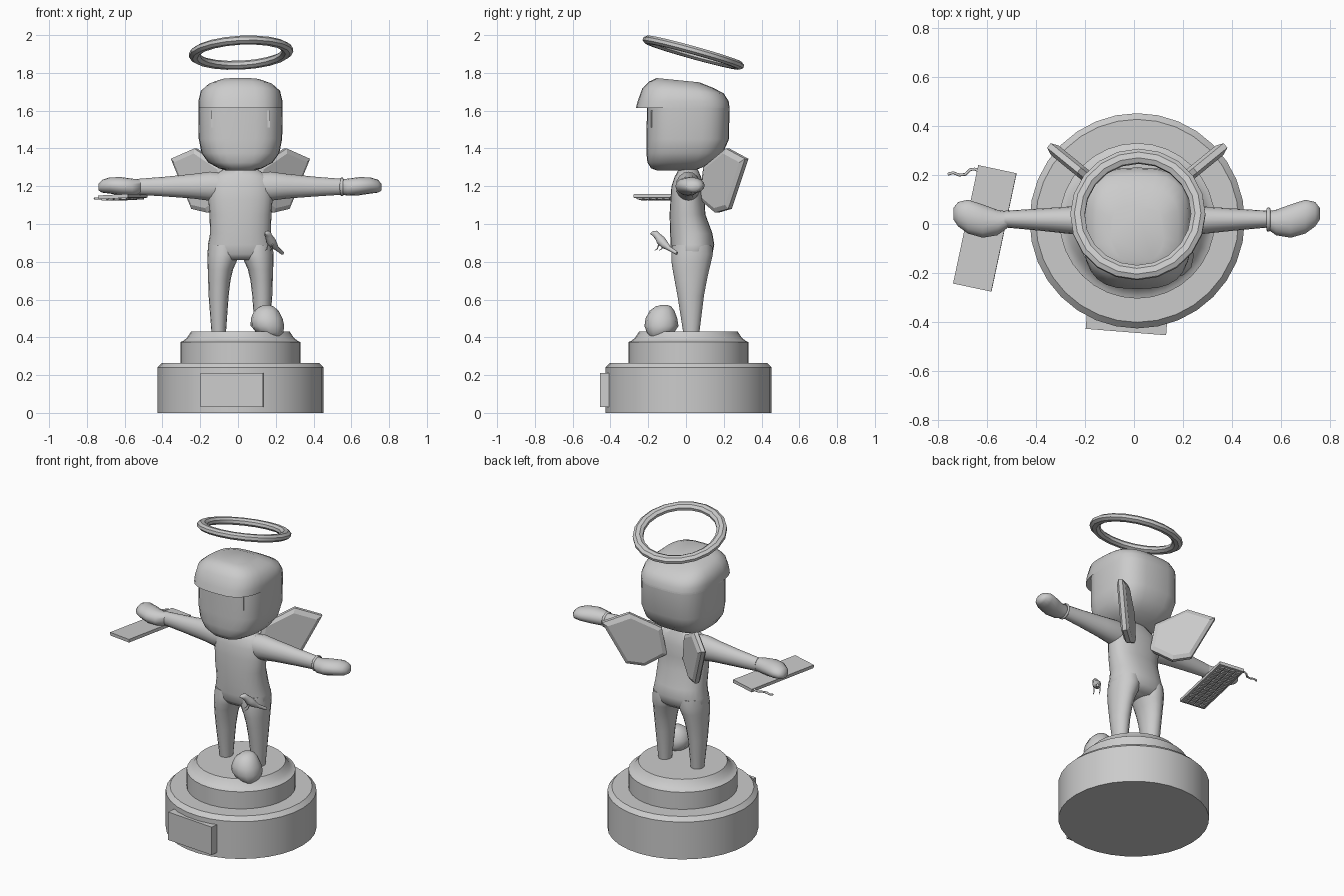
import bpy, bmesh, math
from mathutils import Vector, Matrix

if "Cube" in bpy.data.objects:
    bpy.data.objects.remove(bpy.data.objects["Cube"])

CX = 0.013  # centre line of statue

stone = bpy.data.materials.new("light_grey")
stone.diffuse_color = (0.6, 0.6, 0.6, 1)
stone.use_nodes = True
stone.node_tree.nodes["Principled BSDF"].inputs["Base Color"].default_value = stone.diffuse_color


def finish(name, bm, angle=35):
    bmesh.ops.recalc_face_normals(bm, faces=bm.faces)
    me = bpy.data.meshes.new(name)
    bm.to_mesh(me)
    bm.free()
    me.materials.append(stone)
    ob = bpy.data.objects.new(name, me)
    bpy.context.collection.objects.link(ob)
    if angle:
        bpy.ops.object.select_all(action='DESELECT')
        ob.select_set(True)
        bpy.context.view_layer.objects.active = ob
        bpy.ops.object.shade_smooth_by_angle(angle=math.radians(angle))
    return ob


def skin_rings(name, rings, angle=35):
    """Joins lists of points into a closed skin with capped ends."""
    bm = bmesh.new()
    rows = [[bm.verts.new(p) for p in r] for r in rings]
    n = len(rows[0])
    for a, b in zip(rows, rows[1:]):
        for i in range(n):
            j = (i + 1) % n
            bm.faces.new((a[i], a[j], b[j], b[i]))
    bm.faces.new(rows[0])
    bm.faces.new(rows[-1])
    return finish(name, bm, angle)


def oval(ca, ha, cb, hb, n=20, e=2.0, hb2=None):
    """Superellipse points; hb2 gives a different depth on the positive side."""
    pts = []
    for i in range(n):
        t = 2 * math.pi * i / n
        c, s = math.cos(t), math.sin(t)
        h = hb2 if hb2 and s > 0 else hb
        pts.append((ca + ha * math.copysign(abs(c) ** (2 / e), c),
                    cb + h * math.copysign(abs(s) ** (2 / e), s)))
    return pts


def tube(name, path, n=8):
    """Round tube through (point, radius) pairs."""
    rings = []
    pts = [Vector(p) for p, r in path]
    for i, (p, r) in enumerate(path):
        d = (pts[min(i + 1, len(pts) - 1)] - pts[max(i - 1, 0)]).normalized()
        u = d.cross(Vector((0.3, 0.2, 1))).normalized()
        v = d.cross(u)
        rings.append([pts[i] + r * (u * math.cos(k * 2 * math.pi / n) + v * math.sin(k * 2 * math.pi / n))
                      for k in range(n)])
    return skin_rings(name, rings, 50)


def box(bm, size, matrix):
    bmesh.ops.create_cube(bm, size=1, matrix=matrix @ Matrix.Diagonal((*size, 1)))


def torus(name, major, wide, thick, matrix, seg, sides, angle):
    bm = bmesh.new()
    rows = []
    for i in range(seg):
        t = 2 * math.pi * i / seg
        row = []
        for k in range(sides):
            p = 2 * math.pi * (k + 0.5) / sides
            r = major + wide * math.cos(p)
            row.append(bm.verts.new(matrix @ Vector((r * math.cos(t), r * math.sin(t), thick * math.sin(p)))))
        rows.append(row)
    for i in range(seg):
        a, b = rows[i], rows[(i + 1) % seg]
        for k in range(sides):
            m = (k + 1) % sides
            bm.faces.new((a[k], a[m], b[m], b[k]))
    return finish(name, bm, angle)


# Stepped round pedestal
profile = [(.44, 0), (.44, .24), (.415, .265), (.318, .265), (.318, .375),
           (.305, .38), (.285, .395), (.268, .42), (.26, .432)]
skin_rings("pedestal", [[(x, y, z) for x, y in oval(CX, r, CX, r, 32)] for r, z in profile], 30)

# Plaque on pedestal front, slightly turned
bm = bmesh.new()
box(bm, (.33, .08, .18), Matrix.Translation((-.03, -.402, .12)) @ Matrix.Rotation(-.08, 4, 'Z'))
finish("plaque", bm, 0)

# Torso: height, half width, centre y, half depth
torso = [(.81, .15, .028, .08), (.84, .174, .032, .108), (.89, .172, .034, .116), (.95, .161, .028, .112),
         (1.05, .164, .008, .095), (1.13, .17, .008, .09), (1.2, .168, .008, .085),
         (1.25, .15, .01, .07), (1.29, .09, .012, .05)]
skin_rings("torso", [[(x, y, z) for x, y in oval(CX, a, c, b, 24, 2.3)] for z, a, c, b in torso], 60)

# Legs: height, side offset, half width, centre y, half depth
leg = [(.42, .115, .038, .028, .042), (.62, .1155, .053, .025, .07), (.7, .112, .059, .025, .085),
       (.76, .106, .067, .026, .097), (.8, .098, .077, .028, .105), (.84, .09, .085, .032, .11),
       (.89, .09, .08, .033, .105)]
# Arms and hands: side offset, centre y, half depth, centre z, half height
arm = [(.08, .01, .06, 1.2, .07), (.16, .012, .066, 1.2, .077), (.25, .015, .058, 1.2, .065),
       (.4, .018, .045, 1.198, .052), (.54, .02, .034, 1.197, .042)]
hand = [(.52, .02, .03, 1.197, .038), (.57, .006, .052, 1.195, .045), (.63, .012, .068, 1.2, .048),
        (.69, .03, .069, 1.204, .043), (.73, .04, .05, 1.2, .034), (.749, .042, .024, 1.195, .018)]
# Wings: outline as (distance outward, height)
wing = [(.0, 1.30), (.19, 1.40), (.35, 1.345), (.21, 1.08), (.1, 1.06), (-.03, 1.13)]
for side, s in (("left", 1), ("right", -1)):
    skin_rings(side + "_leg", [[(CX + s * x, y, z) for x, y in oval(o, a, c, b, 16)]
                               for z, o, a, c, b in leg], 60)
    for part, rows in (("arm", arm), ("hand", hand)):
        skin_rings(side + "_" + part, [[(.011 + s * o, y, z) for y, z in oval(c, b, cz, hz, 16)]
                                       for o, c, b, cz, hz in rows], 60)
    out = Vector((.775 * s, .632, 0))
    back = Vector((-.632 * s, .775, 0))
    root = Vector((CX + .09 * s, .1, 0))
    rings = []
    for depth, k in ((-.025, .85), (-.012, 1), (.012, 1), (.025, .85)):
        rings.append([root + out * (.14 + (d - .14) * k) + back * depth
                      + Vector((0, 0, 1.22 + (z - 1.22) * k)) for d, z in wing])
    skin_rings(side + "_wing", rings, 0)

# Head with overhanging fringe: height, half width, front depth, back depth, tilt
head = [(1.282, .07, .15, .04, 0), (1.295, .115, .185, .075, 0), (1.325, .17, .204, .14, 0),
        (1.375, .206, .21, .195, 0), (1.45, .221, .21, .228, 0), (1.622, .223, .206, .23, 0),
        (1.613, .223, .266, .231, 0), (1.65, .223, .256, .226, 0), (1.712, .21, .232, .20, .06),
        (1.75, .17, .195, .145, .1), (1.772, .11, .155, .07, .1)]
skin_rings("head", [[(x, y, z - t * (y + .15)) for x, y in oval(CX, a, 0, f, 28, 3.0, b)]
                    for z, a, f, b, t in head], 42)

# Narrow eyes and smile
for side, x in (("left", .16), ("right", -.134)):
    bm = bmesh.new()
    box(bm, (.018, .009, .09), Matrix.Translation((x, -.182, 1.555)))
    finish(side + "_eye", bm, 0)
tube("smile", [((-.155, -.163, 1.447), .003), ((-.125, -.184, 1.434), .003), ((-.09, -.193, 1.449), .003)], 6)

# Tilted halo
tilt = Matrix.Translation((.016, .039, 1.907)) @ Matrix.Rotation(math.radians(-3), 4, 'Y') \
    @ Matrix.Rotation(math.radians(-15.5), 4, 'X')
torus("halo", .247, .032, .023, tilt, 20, 8, 25)

# Wrist band
torus("bracelet", .044, .006, .008, Matrix.Translation((.55, .018, 1.197)) @ Matrix.Rotation(math.pi / 2, 4, 'Y'),
      16, 6, 60)

# Keyboard held face down, with keys on the underside
place = Matrix.Translation((-.61, -.018, 1.145)) @ Matrix.Rotation(math.radians(-12), 4, 'Z') \
    @ Matrix.Rotation(math.radians(-3), 4, 'Y')
bm = bmesh.new()
box(bm, (.16, .495, .02), place)
for i in range(4):
    for j in range(13):
        box(bm, (.027, .027, .01), place @ Matrix.Translation((-.0525 + .035 * i, -.216 + .036 * j, -.013)))
finish("keyboard", bm, 0)
tube("keyboard_cable", [((-.63, .215, 1.145), .006), ((-.652, .225, 1.142), .006), ((-.67, .222, 1.138), .006),
                        ((-.69, .203, 1.135), .006), ((-.715, .2, 1.135), .006), ((-.74, .21, 1.135), .006),
                        ((-.762, .203, 1.135), .006)])

# Small bird in front of the hip
tube("bird_body", [((.143, -.188, .948), .003), ((.15, -.176, .95), .012), ((.157, -.163, .948), .019),
                   ((.163, -.15, .935), .019), ((.173, -.132, .912), .026), ((.188, -.112, .89), .022),
                   ((.205, -.09, .871), .012), ((.236, -.048, .845), .009)], 10)
for side, d in (("left", .012), ("right", -.012)):
    tube(side + "_bird_leg", [((.172 + d, -.13 - d, .9), .004), ((.165 + d, -.14 - d, .868), .003),
                              ((.158 + d, -.155 - d, .86), .002)], 6)

# Rounded boulder by the foot: height, centre x, half x, centre y, half y
rock = [(.405, .185, .035, -.15, .04), (.425, .17, .07, -.135, .072), (.46, .156, .089, -.13, .09),
        (.5, .152, .084, -.13, .084), (.54, .15, .065, -.127, .066), (.563, .152, .038, -.12, .042),
        (.571, .153, .014, -.115, .018)]
skin_rings("boulder", [[(x, y, z) for x, y in oval(a, h, c, b, 12, 2.2)] for z, a, h, c, b in rock], 45)
